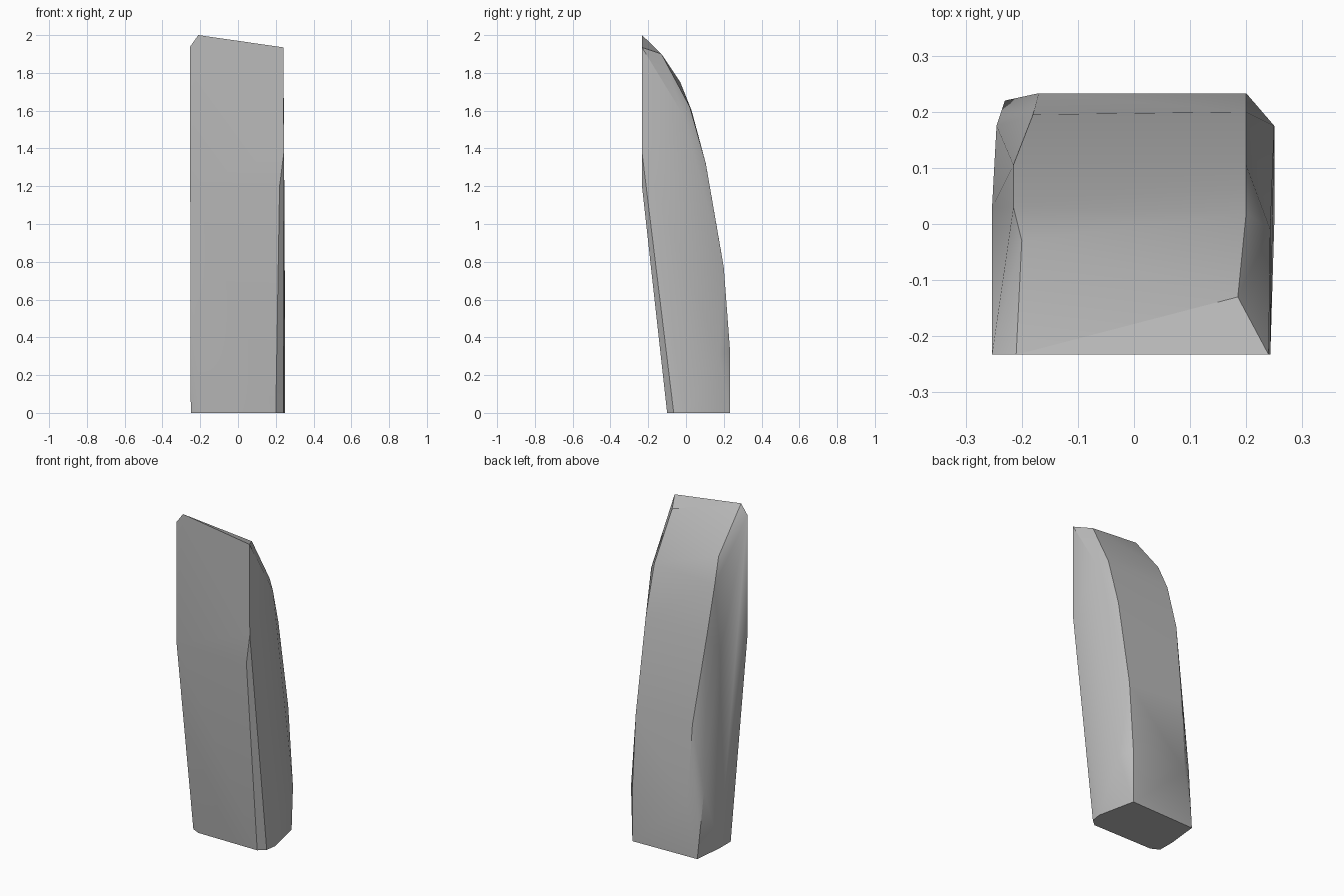
import bpy
import bmesh
import math

cube = bpy.data.objects.get("Cube")
if cube:
    bpy.data.objects.remove(cube, do_unlink=True)

stone = bpy.data.materials.new("plain_grey")
stone.use_nodes = True
grey = (0.5, 0.5, 0.5, 1)
stone.diffuse_color = grey
stone.node_tree.nodes["Principled BSDF"].inputs["Base Color"].default_value = grey

# Foot outline
foot = [(0.2, 0.233, 0), (0.25, 0, 0), (0.24, -0.065, 0), (0.2, -0.1, 0),
        (-0.2, -0.1, 0), (-0.25, -0.075, 0), (-0.25, 0.03, 0), (-0.23, 0.22, 0)]
# Curved back, one ridge along each side
back_left = [(0.2, 0.233, 0.33), (0.2, 0.2, 0.77), (0.2, 0.105, 1.32),
             (0.2, 0.02, 1.62), (0.185, -0.13, 1.9)]
back_right = [(-0.17, 0.233, 0.33), (-0.18, 0.195, 0.8), (-0.215, 0.105, 1.32),
              (-0.215, 0.03, 1.6), (-0.2, -0.03, 1.75)]
# Outer edges of the two sides
side_left = [(0.25, 0.175, 0.3), (0.243, -0.01, 1.57)]
side_right = [(-0.245, 0.175, 0.4), (-0.253, 0.03, 1.2)]
# Upright upper front and slanted tip
front = [(0.22, -0.233, 1.2), (0.243, -0.233, 1.38), (0.24, -0.233, 1.935),
         (-0.21, -0.233, 2), (-0.253, -0.233, 1.94), (-0.253, -0.233, 1.2)]

# Wrap the ridges into one faceted block
bm = bmesh.new()
for point in foot + back_left + back_right + side_left + side_right + front:
    bm.verts.new(point)
hull = bmesh.ops.convex_hull(bm, input=bm.verts[:])
spare = {g for g in hull["geom_interior"] + hull["geom_unused"]
         if isinstance(g, bmesh.types.BMVert)}
bmesh.ops.delete(bm, geom=list(spare), context='VERTS')
bmesh.ops.dissolve_limit(bm, angle_limit=math.radians(1),
                         verts=bm.verts[:], edges=bm.edges[:])
bmesh.ops.recalc_face_normals(bm, faces=bm.faces[:])

mesh = bpy.data.meshes.new("curved_block")
bm.to_mesh(mesh)
bm.free()
mesh.materials.append(stone)
block = bpy.data.objects.new("curved_block", mesh)
bpy.context.collection.objects.link(block)

# Soft shading with crisp ridges
bpy.ops.object.select_all(action='DESELECT')
block.select_set(True)
bpy.context.view_layer.objects.active = block
bpy.ops.object.shade_smooth_by_angle(angle=math.radians(30))
